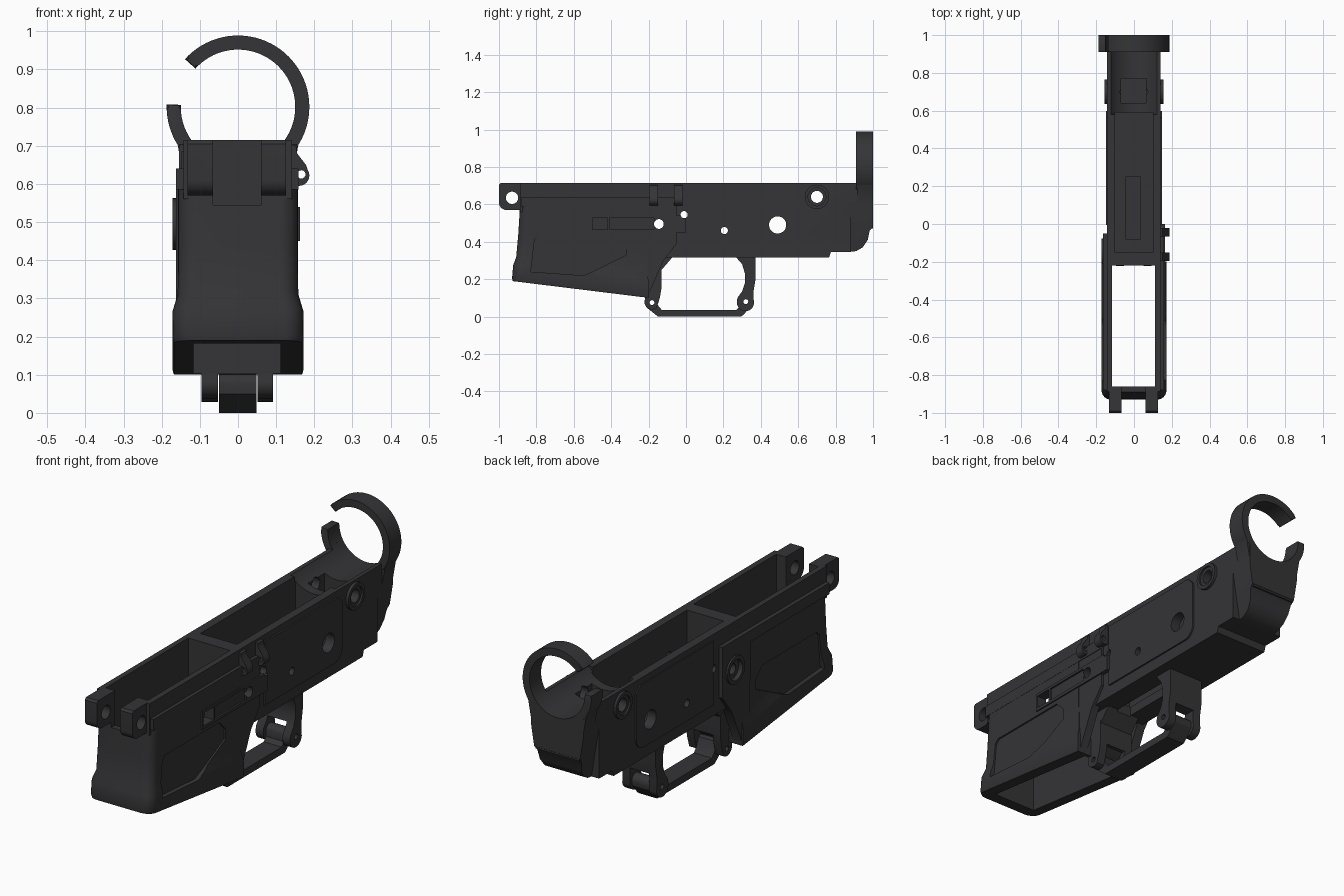
import bpy, bmesh, math

if "Cube" in bpy.data.objects:
    bpy.data.objects.remove(bpy.data.objects["Cube"])

dark = bpy.data.materials.new("dark_grey")
dark.diffuse_color = (0.035, 0.035, 0.038, 1)
dark.use_nodes = True
dark.node_tree.nodes["Principled BSDF"].inputs["Base Color"].default_value = dark.diffuse_color


def finish(bm, name):
    bmesh.ops.recalc_face_normals(bm, faces=bm.faces)
    me = bpy.data.meshes.new(name)
    bm.to_mesh(me)
    bm.free()
    ob = bpy.data.objects.new(name, me)
    me.materials.append(dark)
    bpy.context.collection.objects.link(ob)
    return ob


def prism(name, pts, axis, a, b, bevel=0):
    """Extrude a side (y,z) outline along x, or a front (x,z) outline along y."""
    bm = bmesh.new()
    at = (lambda u, v, w: (w, u, v)) if axis == 'x' else (lambda u, v, w: (u, w, v))
    lo = [bm.verts.new(at(u, v, a)) for u, v in pts]
    hi = [bm.verts.new(at(u, v, b)) for u, v in pts]
    n = len(pts)
    bm.faces.new(lo)
    bm.faces.new(hi[::-1])
    for i in range(n):
        bm.faces.new((lo[i], lo[(i + 1) % n], hi[(i + 1) % n], hi[i]))
    if bevel:
        rims = [e for f in bm.faces if len(f.verts) == n and n != 4 for e in f.edges] or bm.edges[:]
        bmesh.ops.bevel(bm, geom=rims, offset=bevel, segments=2, affect='EDGES', profile=0.5)
    return finish(bm, name)


def arc(u, v, r, a0=0, a1=360, n=32):
    full = abs(a1 - a0) >= 360
    steps = n if full else n + 1
    return [(u + r * math.cos(math.radians(a0 + (a1 - a0) * i / n)),
             v + r * math.sin(math.radians(a0 + (a1 - a0) * i / n))) for i in range(steps)]


def box(name, x0, x1, y0, y1, z0, z1):
    return prism(name, [(y0, z0), (y1, z0), (y1, z1), (y0, z1)], 'x', x0, x1)


def combine(target, other, op):
    mod = target.modifiers.new("bool", 'BOOLEAN')
    mod.object, mod.operation, mod.solver = other, op, 'EXACT'
    bpy.context.view_layer.objects.active = target
    bpy.ops.object.modifier_apply(modifier=mod.name)
    bpy.data.objects.remove(other)


def smooth(ob):
    bpy.ops.object.select_all(action='DESELECT')
    ob.select_set(True)
    bpy.context.view_layer.objects.active = ob
    bpy.ops.object.shade_smooth_by_angle(angle=math.radians(32))


def lofted_well():
    """Rounded box with a sloped, flared mouth."""
    bm = bmesh.new()
    rings = []
    for off, w, yf, yr in ((0, .168, -.927, -.2), (.015, .172, -.93, -.198), (.085, .171, -.924, -.2),
                           (.13, .158, -.908, -.205), (.25, .157, -.897, -.21), (None, .157, -.887, -.21)):
        r = .05
        pts = (arc(w - r, yr - .01, .01, 90, 0, 2) + arc(w - r, yf + r, r, 0, -90, 6)
               + arc(r - w, yf + r, r, -90, -180, 6) + arc(r - w, yr - .01, .01, 180, 90, 2))
        pts = [((math.copysign(w, x) if y > yr - .02 else x), y) for x, y in pts]
        rings.append([bm.verts.new((x, y, .6 if off is None else .19 - (y + .93) * .123 + off))
                      for x, y in pts])
    n = len(rings[0])
    for p, q in zip(rings, rings[1:]):
        for i in range(n):
            bm.faces.new((p[i], p[(i + 1) % n], q[(i + 1) % n], q[i]))
    bm.faces.new(rings[0])
    bm.faces.new(rings[-1][::-1])
    bmesh.ops.remove_doubles(bm, verts=bm.verts, dist=1e-4)
    return finish(bm, "well")


# Main body, seen from the side, with tapered rear corners
body = prism("main_body", [(-.25, .715), (1, .715), (1, .48), (.982, .46), (.972, .41), (.945, .37),
             (.91, .35), (.87, .345), (.775, .345), (.765, .315), (-.25, .315)], 'x', -.143, .141)
for s in (-1, 1):
    combine(body, prism("taper", [(s * .165, .73), (s * .095, .3), (s * .3, .3), (s * .3, .73)],
                        'y', .88, 1.1), 'DIFFERENCE')

# Front well, top rails, side fences, raised panels and bosses
adds = [lofted_well(),
        box("rail", -.143, .141, -.888, -.2, .56, .715),
        box("ledge", -.163, .158, -.88, -.05, .585, .64),
        prism("web", [(-.23, .1), (-.19, .11), (-.14, .16), (-.13, .25), (-.07, .32), (-.07, .4),
                      (-.23, .4)], 'x', -.09, .09),
        box("rear_plate_base", -.11, .11, .9, .998, .5, .68),
        prism("neck", [(-.163, .73), (-.117, .47), (.117, .47), (.163, .73)], 'y', .915, .999),
        prism("collar", arc(0, .802, .187, 178, 498, 72) + arc(0, .802, .15, 498, 178, 72),
              'y', .91, 1, .006),
        box("right_strip", .1, .163, -.51, 0, .45, .54)]
fence = [(-.27, .6), (-.05, .6), (-.05, .39), (-.12, .3), (-.2, .12), (-.26, .13)]
panel = [(-.005, .685), (.565, .685), (.598, .65)] + arc(.54, .43, .058, 0, -90, 8) + [(-.005, .372)]
boss = arc(.70, .64, .065)
for s, w in ((-1, .163), (1, .155)):
    for tag, pts, x in (("fence", fence, w), ("panel", panel, .149), ("boss", boss, .155)):
        a, b = sorted((s * .115, s * x))
        adds.append(prism(tag, pts, 'x', a, b))
adds.append(prism("left_boss", arc(-.145, .495, .068), 'x', -.172, -.11))
for o in adds:
    combine(body, o, 'UNION')

# Front pivot lugs
lug = [(-.85, .715), (-.99, .715), (-1, .705)] + arc(-.96, .61, .04, 180, 270, 8) + [(-.85, .57)]
for x0, x1 in ((-.132, -.066), (.06, .126)):
    combine(body, prism("lug", lug, 'x', x0, x1), 'UNION')

# Openings: well, gap, upper pocket, floor slot, rear trough and small rear pocket
cuts = [box("c", -.116, .112, -.86, -.22, 0, .9),
        box("c", -.066, .06, -1.1, -.8, .545, .9),
        box("c", -.1, .1, -.15, .59, .36, .9),
        box("c", -.045, .035, -.08, .25, .25, .5),
        prism("c", arc(0, .802, .15, n=72), 'y', .58, 1.1),
        box("c", -.068, .063, .64, .77, .52, .9),
        box("c", .1, .3, -.5, -.42, .465, .527),
        box("c", .154, .3, -.41, -.17, .465, .527),
        prism("c", arc(-.145, .495, .05), 'x', -.3, -.15)]
# Shallow panels on the sides of the well
recess = [(-.83, .24), (-.81, .41), (-.79, .43), (-.37, .43), (-.32, .38), (-.32, .33), (-.5, .24), (-.55, .22)]
for s in (-1, 1):
    a, b = sorted((s * .149, s * .3))
    cuts.append(prism("c", recess, 'x', a, b))
    a, b = sorted((s * .146, s * .3))
    cuts.append(prism("c", arc(.7, .64, .048), 'x', a, b))
# Round cross holes
for y, z, r in ((-.93, .635, .033), (-.145, .495, .026), (-.01, .545, .019), (.205, .46, .019),
                (.49, .49, .046), (.7, .64, .032)):
    cuts.append(prism("c", arc(y, z, r), 'x', -.4, .4))
for o in cuts:
    combine(body, o, 'DIFFERENCE')
smooth(body)

# Right side hinge ears
for y in (-.195, -.065):
    ear = prism("hinge_ear", [(.135, .705), (.152, .7), (.155, .68), (.178, .65)]
                + arc(.16, .622, .027, 30, -100, 10) + [(.135, .6)], 'y', y, y + .045)
    combine(ear, prism("c", arc(.166, .625, .011, n=16), 'y', -1, 1), 'DIFFERENCE')
    smooth(ear)

# Forked guard mounts, front and rear
front = arc(-.182, .078, .04, 160, 310, 12) + [(-.14, .1), (-.13, .16), (-.13, .26), (-.2, .26), (-.22, .12)]
rear = ([(.265, .32), (.3, .28), (.315, .23), (.315, .18), (.3, .135), (.275, .1)]
        + arc(.318, .075, .046, 170, 350, 14) + [(.36, .13), (.372, .2), (.372, .32)])
for tag, pts, y, z in (("front_mount", front, -.182, .075), ("rear_mount", rear, .32, .08)):
    m = prism(tag, pts, 'x', -.095, .092)
    combine(m, box("c", -.053, .051, -.4, .5, -.1, .15), 'DIFFERENCE')
    combine(m, prism("c", arc(y, z, .013, n=16), 'x', -.3, .3), 'DIFFERENCE')
    smooth(m)

# Guard bar with curled ends
bar = (arc(-.182, .075, .032, 60, 190, 8) + [(-.212, .05), (-.165, .012), (-.15, 0), (.295, 0), (.31, .012),
       (.35, .06)] + arc(.32, .08, .032, -10, 160, 8) + [(.29, .055), (.27, .036), (-.13, .036), (-.15, .06)])
guard = prism("guard_bar", bar, 'x', -.05, .048)
for y, z in ((-.182, .075), (.32, .08)):
    combine(guard, prism("c", arc(y, z, .013, n=16), 'x', -.3, .3), 'DIFFERENCE')
smooth(guard)
